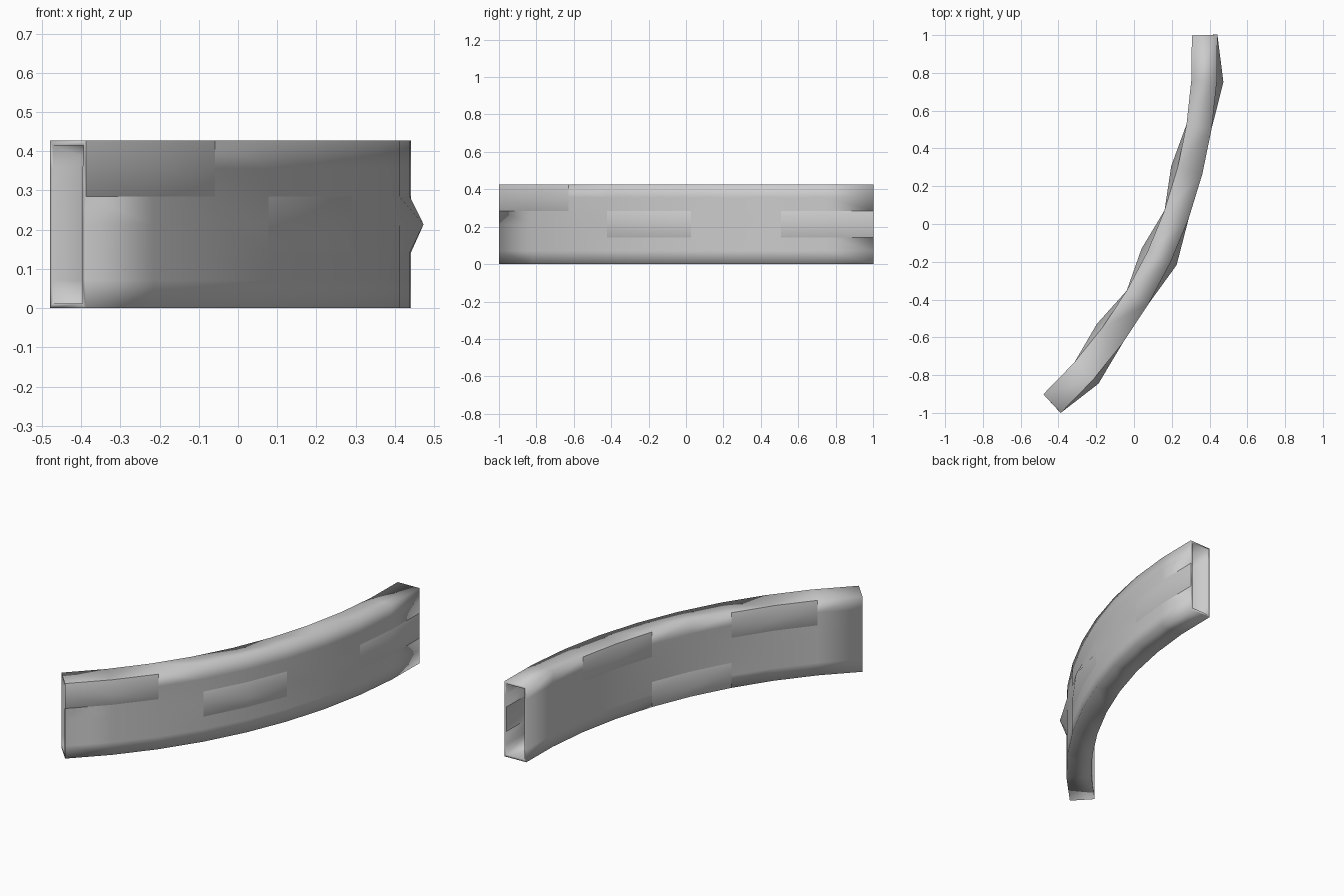
import bpy, bmesh, math
from mathutils import Vector

if "Cube" in bpy.data.objects:
    bpy.data.objects.remove(bpy.data.objects["Cube"])

# Arc of the wall in plan, divided into columns and half-courses
CENTRE = Vector((-2.170, 0.911))
R_OUT, R_IN = 2.613, 2.478
A0, A1 = math.radians(2.0), math.radians(-47.0)
COLS, ROWS, HEIGHT, BULGE = 9, 6, 0.427, 0.035

# Bulging stones as (column, row) of the raised centre vertex
outer_stones = [(1, 3), (5, 3), (8, 5)]
inner_stones = [(3, 5), (5, 1), (7, 5)]


def point(col, row, radius):
    a = A0 + (A1 - A0) * col / COLS
    return (CENTRE.x + radius * math.cos(a),
            CENTRE.y + radius * math.sin(a), HEIGHT * row / ROWS)


bm = bmesh.new()


def skin(radius, stones, push):
    """One curved face of the wall with its stones pushed out."""
    return [[bm.verts.new(point(c, r, radius + (push if (c, r) in stones else 0)))
             for r in range(ROWS + 1)] for c in range(COLS + 1)]


outer = skin(R_OUT, outer_stones, BULGE)
inner = skin(R_IN, inner_stones, -BULGE)

# Curved sides, then top and bottom strips; the ends stay open
for c in range(COLS):
    for r in range(ROWS):
        bm.faces.new((outer[c][r], outer[c][r + 1], outer[c + 1][r + 1], outer[c + 1][r]))
        bm.faces.new((inner[c][r], inner[c + 1][r], inner[c + 1][r + 1], inner[c][r + 1]))
    bm.faces.new((outer[c][ROWS], inner[c][ROWS], inner[c + 1][ROWS], outer[c + 1][ROWS]))
    bm.faces.new((outer[c][0], outer[c + 1][0], inner[c + 1][0], inner[c][0]))

# Crisp rim around each stone
for grid, stones in ((outer, outer_stones), (inner, inner_stones)):
    for c, r in stones:
        faces = set(grid[c][r].link_faces)
        for f in faces:
            for e in f.edges:
                if sum(g in faces for g in e.link_faces) == 1:
                    e.smooth = False

# Sharp long corners
for e in bm.edges:
    if len(e.link_faces) == 2 and e.calc_face_angle(0) > math.radians(60):
        e.smooth = False
for f in bm.faces:
    f.smooth = True
bm.normal_update()
# Make every face point outwards (top strip must face up)
top = max(bm.faces, key=lambda f: abs(f.normal.z) + f.calc_center_median().z)
bmesh.ops.recalc_face_normals(bm, faces=bm.faces[:])
if top.normal.z < 0:
    bmesh.ops.reverse_faces(bm, faces=bm.faces[:])

mesh = bpy.data.meshes.new("curved_wall")
bm.to_mesh(mesh)
bm.free()
wall = bpy.data.objects.new("curved_wall", mesh)
bpy.context.collection.objects.link(wall)

# Thin shell so the wall is hollow and open at both ends
shell = wall.modifiers.new("shell", 'SOLIDIFY')
shell.thickness = 0.012
shell.offset = -1
shell.use_even_offset = True
